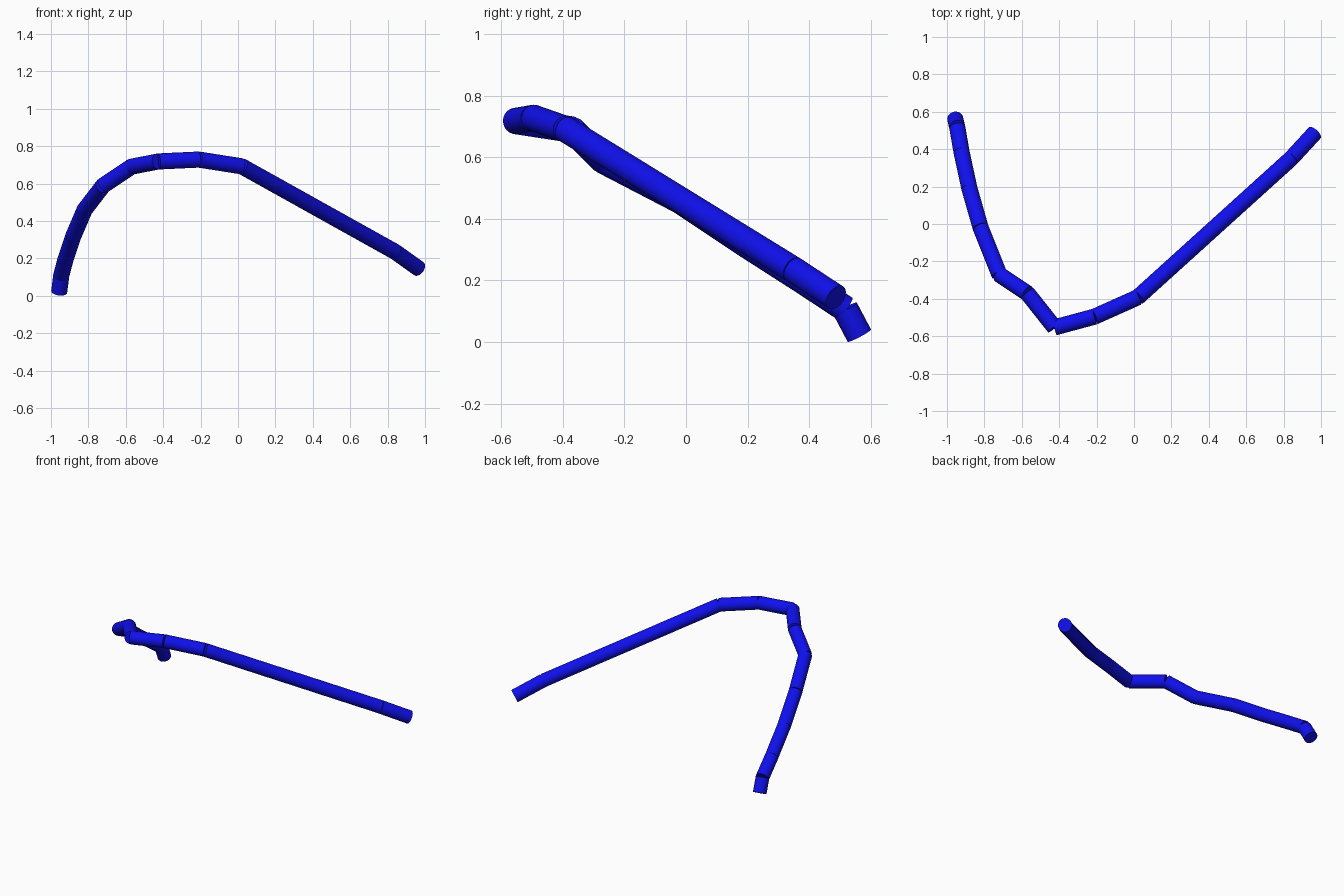
import bpy
from mathutils import Vector

if "Cube" in bpy.data.objects:
    bpy.data.objects.remove(bpy.data.objects["Cube"])

RADIUS = 0.043
SIDES = 24

# Centre line of the bent rod, from the low left end to the low right end
PATH = [
    (-0.956, 0.563, 0.021), (-0.945, 0.517, 0.108), (-0.922, 0.385, 0.195),
    (-0.88, 0.19, 0.32), (-0.82, -0.02, 0.46), (-0.72, -0.27, 0.59),
    (-0.57, -0.37, 0.69), (-0.425, -0.553, 0.718), (-0.21, -0.495, 0.728),
    (0.02, -0.392, 0.692), (0.84, 0.35, 0.235), (0.966, 0.487, 0.145),
]

blue = bpy.data.materials.new("blue")
blue.diffuse_color = (0.005, 0.005, 0.85, 1)
blue.use_nodes = True
blue.node_tree.nodes["Principled BSDF"].inputs["Base Color"].default_value = blue.diffuse_color


def rod(name, a, b):
    """Straight cylinder running from a to b."""
    a, b = Vector(a), Vector(b)
    axis = b - a
    bpy.ops.mesh.primitive_cylinder_add(
        vertices=SIDES, radius=RADIUS, depth=axis.length, location=(a + b) / 2,
        rotation=axis.to_track_quat('Z', 'Y').to_euler())
    ob = bpy.context.object
    ob.name = name
    ob.data.materials.append(blue)
    bpy.ops.object.shade_smooth_by_angle()


# One straight cylinder per stretch, butted together at the bends
for i, (a, b) in enumerate(zip(PATH, PATH[1:])):
    rod(f"rod_segment_{i + 1}", a, b)
